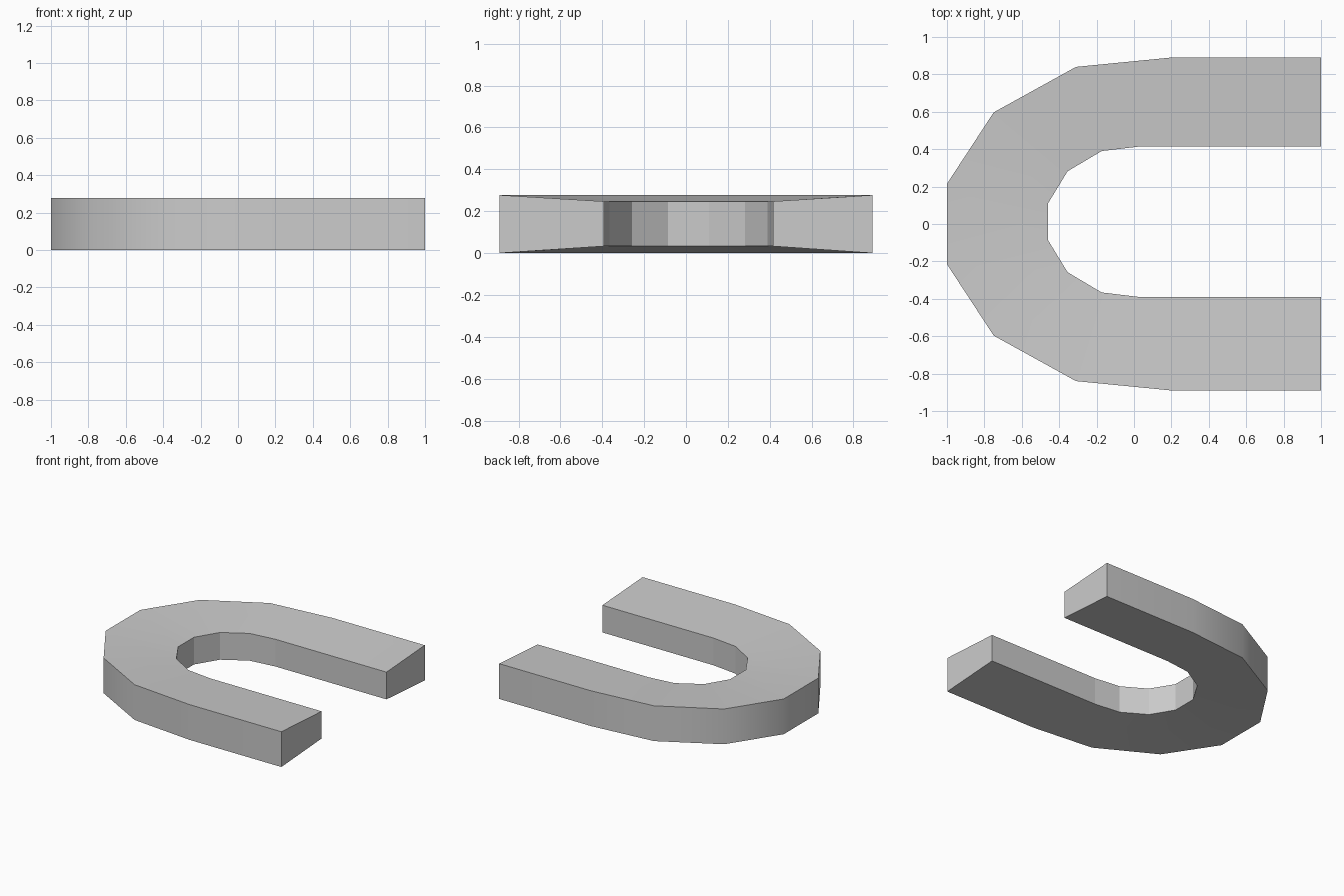
import bpy
import bmesh

cube = bpy.data.objects.get("Cube")
if cube:
    bpy.data.objects.remove(cube, do_unlink=True)

# Plain grey material
grey = bpy.data.materials.new("plain grey")
grey.use_nodes = True
colour = (0.6, 0.6, 0.6, 1)
grey.diffuse_color = colour
grey.node_tree.nodes["Principled BSDF"].inputs["Base Color"].default_value = colour

# Half outlines from leg tip to the middle of the bend
outer_half = [(1, .89), (.2, .89), (-.31, .84), (-.75, .597), (-1, .215)]
inner_half = [(1, .403), (.035, .403), (-.173, .378), (-.355, .27), (-.46, .098)]
INNER_SHIFT = 0.012  # the opening sits slightly towards the back


def full_path(half, shift=0):
    front = [(x, shift - y) for x, y in half]
    back = [(x, shift + y) for x, y in reversed(half)]
    return front + back


# Horseshoe bar: a tapering cross-section lofted around the bend
bm = bmesh.new()
rings = []
for (ox, oy), (ix, iy) in zip(full_path(outer_half), full_path(inner_half, INNER_SHIFT)):
    section = [(ox, oy, 0), (ix, iy, .033), (ix, iy, .247), (ox, oy, .277)]
    rings.append([bm.verts.new(co) for co in section])

INNER_SIDE = 1
for a, b in zip(rings, rings[1:]):
    for side in range(4):
        nxt = (side + 1) % 4
        face = bm.faces.new((a[side], a[nxt], b[nxt], b[side]))
        face.smooth = side != INNER_SIDE
    # Crisp edges along the bar
    for p, q in zip(a, b):
        bm.edges.get((p, q)).smooth = False

# Flat leg tips
for ring in (rings[0], rings[-1]):
    tip = bm.faces.new(ring)
    for edge in tip.edges:
        edge.smooth = False

bmesh.ops.recalc_face_normals(bm, faces=bm.faces[:])
mesh = bpy.data.meshes.new("horseshoe_bar")
bm.to_mesh(mesh)
bm.free()
mesh.materials.append(grey)
bar = bpy.data.objects.new("horseshoe_bar", mesh)
bpy.context.collection.objects.link(bar)
